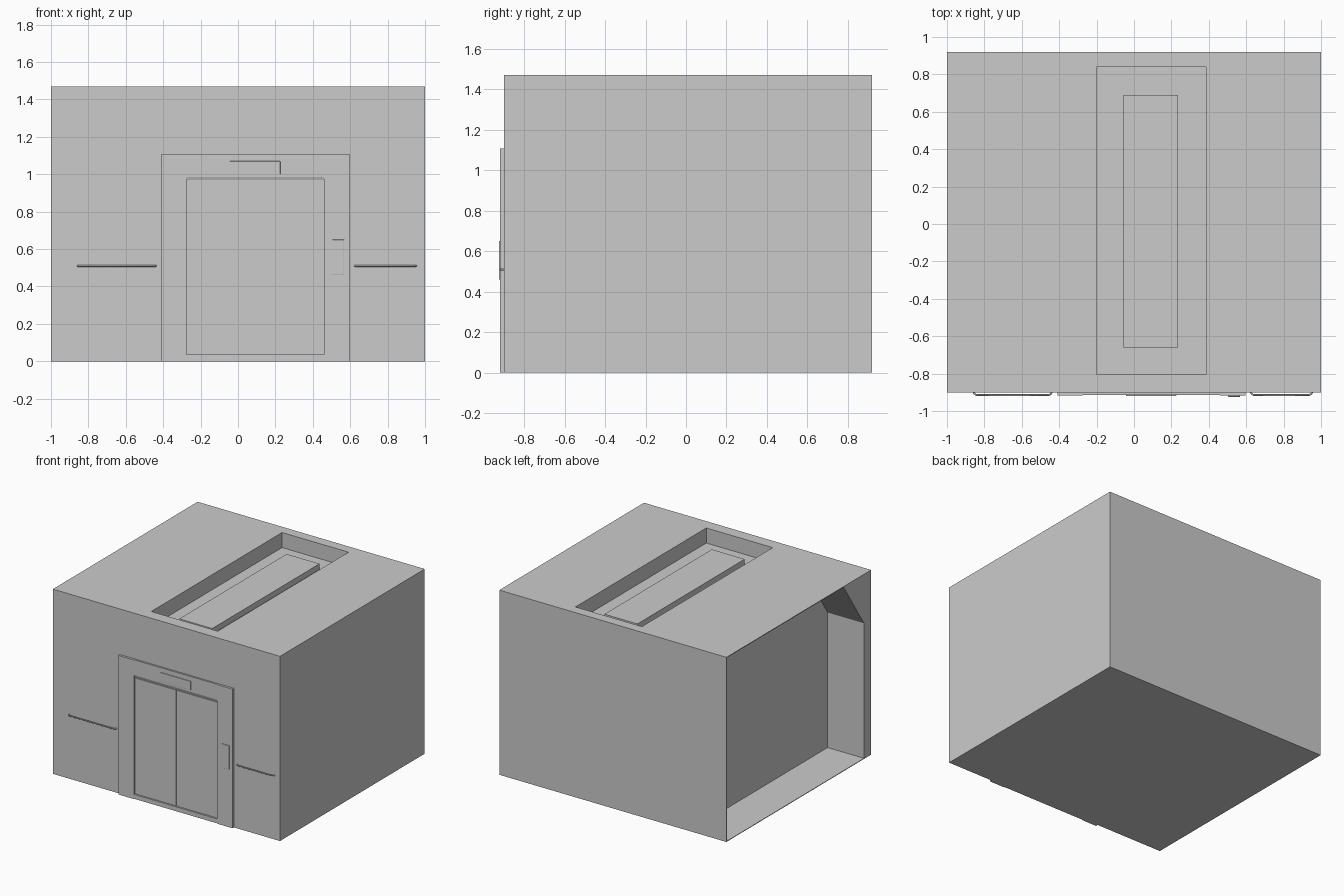
import bpy, bmesh

if "Cube" in bpy.data.objects:
    bpy.data.objects.remove(bpy.data.objects["Cube"])


def box(name, x0, x1, y0, y1, z0, z1, bevel=0.0):
    bm = bmesh.new()
    bmesh.ops.create_cube(bm, size=1)
    for v in bm.verts:
        v.co = ((x0 + x1) / 2 + v.co.x * (x1 - x0),
                (y0 + y1) / 2 + v.co.y * (y1 - y0),
                (z0 + z1) / 2 + v.co.z * (z1 - z0))
    return finish(name, bm, bevel)


def extrude_x(name, profile, x0, x1):
    """Extrude a (y, z) profile along x."""
    bm = bmesh.new()
    face = bm.faces.new([bm.verts.new((x0, y, z)) for y, z in profile])
    ext = bmesh.ops.extrude_face_region(bm, geom=[face])
    moved = [g for g in ext["geom"] if isinstance(g, bmesh.types.BMVert)]
    bmesh.ops.translate(bm, verts=moved, vec=(x1 - x0, 0, 0))
    bmesh.ops.recalc_face_normals(bm, faces=bm.faces)
    return finish(name, bm)


def finish(name, bm, bevel=0.0):
    me = bpy.data.meshes.new(name)
    bm.to_mesh(me)
    bm.free()
    ob = bpy.data.objects.new(name, me)
    bpy.context.collection.objects.link(ob)
    if bevel:
        mod = ob.modifiers.new("bevel", "BEVEL")
        mod.width, mod.segments = bevel, 2
    return ob


def handrail(name, x0, x1, z=0.51, wall=-0.898, out=-0.915):
    """Thin tube that bends back into the wall at both ends."""
    cu = bpy.data.curves.new(name, "CURVE")
    cu.dimensions = "3D"
    cu.bevel_depth, cu.bevel_resolution, cu.use_fill_caps = 0.005, 2, True
    pts = [(x0, wall), (x0 + 0.003, -0.907), (x0 + 0.015, out),
           (x1 - 0.015, out), (x1 - 0.003, -0.907), (x1, wall)]
    sp = cu.splines.new("POLY")
    sp.points.add(len(pts) - 1)
    for p, (x, y) in zip(sp.points, pts):
        p.co = (x, y, z, 1)
    ob = bpy.data.objects.new(name, cu)
    bpy.context.collection.objects.link(ob)


FRONT, BACK, TOP, CAB = -0.90, 0.92, 1.47, -0.68
MID = 0.0925  # centre of the doorway

# Main shell with the sunken ceiling bay
shell = box("shaft_body", CAB, 1, FRONT, BACK, 0, TOP)
cutter = box("ceiling_cutter", -0.2, 0.385, -0.805, 0.84, TOP - 0.12, TOP + 0.1)
cutter.hide_render = True
cutter.hide_viewport = True
cut = shell.modifiers.new("ceiling_bay", "BOOLEAN")
cut.object, cut.operation, cut.solver = cutter, "DIFFERENCE", "EXACT"
box("ceiling_panel", -0.055, 0.235, -0.66, 0.69, TOP - 0.121, TOP - 0.075)

# Open side bay: sloped front wall, thin back, roof and floor
extrude_x("side_front_wall", [(FRONT, 0), (-0.81, 0), (-0.81, 1.08),
                              (-0.55, TOP), (FRONT, TOP)], -1, CAB)
box("side_back_wall", -1, CAB, BACK - 0.006, BACK, 0, TOP)
box("side_roof", -1, CAB, -0.56, BACK, TOP - 0.006, TOP)
box("side_floor", -1, CAB, -0.81, BACK, 0, 0.005)

# Door jambs, and two door leaves either side of the centre
for side, label in ((-1, "left"), (1, "right")):
    a, b = sorted((MID + side * 0.3675, MID + side * 0.5025))
    box(label + "_jamb", a, b, -0.918, FRONT, 0, 1.107)
    a, b = sorted((MID + side * 0.004, MID + side * 0.363))
    box(label + "_door", a, b, -0.906, FRONT, 0.042, 0.96)

# Header, sill, display and call panel
extrude_x("door_header", [(FRONT, 0.968), (-0.908, 0.968), (-0.914, 0.985),
                          (-0.914, 1.107), (FRONT, 1.107)], MID - 0.3675, MID + 0.3675)
box("door_sill", MID - 0.3675, MID + 0.3675, -0.913, FRONT, 0, 0.035)
box("floor_display", -0.043, 0.226, -0.92, -0.91, 1.0, 1.07, 0.002)
box("call_panel", 0.502, 0.568, -0.924, -0.91, 0.46, 0.65, 0.003)

# Handrails on the front wall
handrail("left_handrail", -0.857, -0.44)
handrail("right_handrail", 0.625, 0.952)
